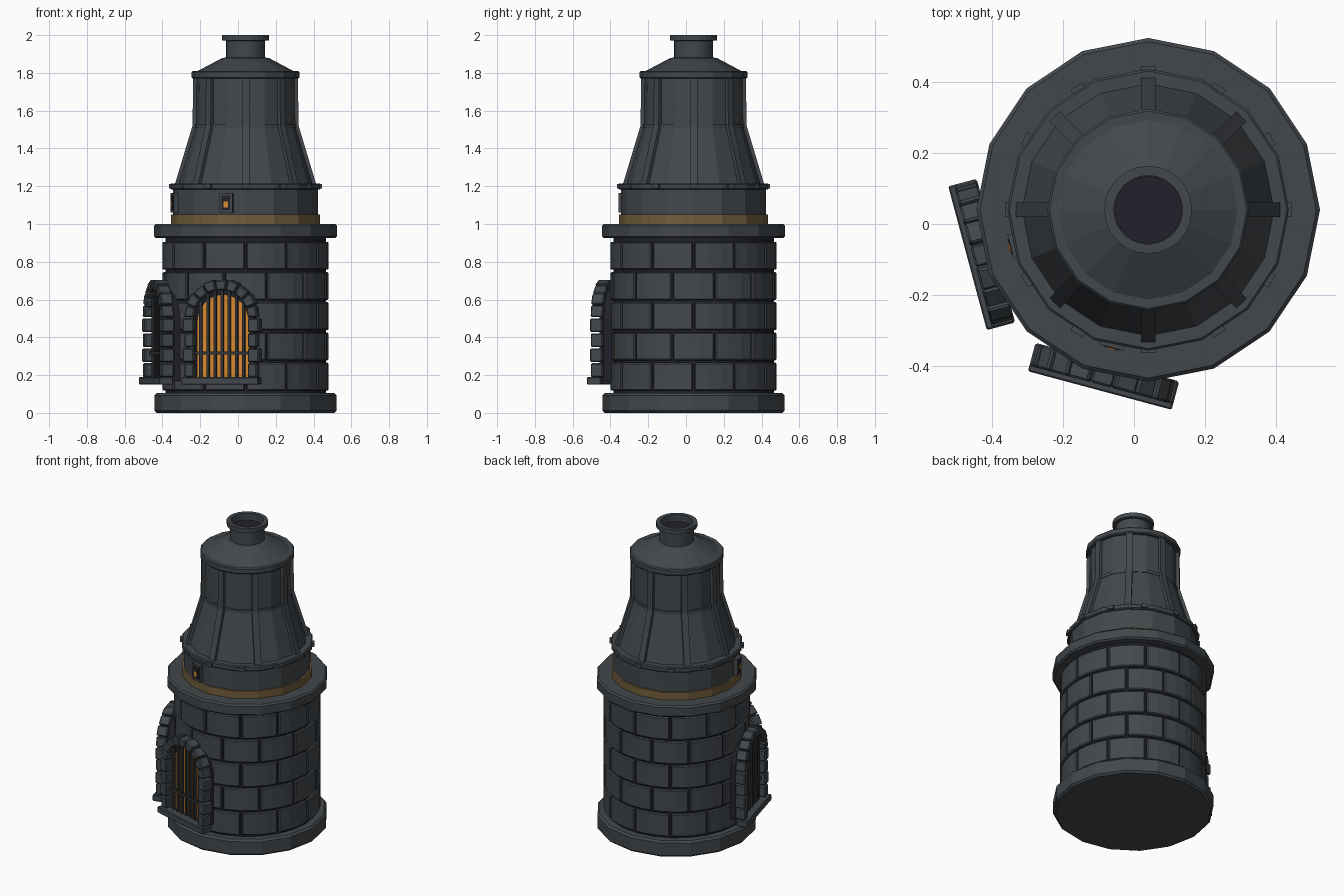
import bpy, bmesh
from math import sin, cos, pi, radians
from mathutils import Vector

cube = bpy.data.objects.get("Cube")
if cube:
    bpy.data.objects.remove(cube, do_unlink=True)

AXIS = Vector((0.04, 0.04, 0))


def material(name, rgb):
    m = bpy.data.materials.new(name)
    m.use_nodes = True
    m.diffuse_color = (*rgb, 1)
    bsdf = m.node_tree.nodes["Principled BSDF"]
    bsdf.inputs["Base Color"].default_value = (*rgb, 1)
    bsdf.inputs["Roughness"].default_value = 0.8
    return m


STONE = material("slate grey", (0.055, 0.064, 0.072))
DARK = material("dark violet", (0.016, 0.015, 0.024))
IRON = material("iron grey", (0.03, 0.034, 0.038))
GOLD = material("dull gold", (0.17, 0.11, 0.045))
GLOW = material("fire orange", (0.68, 0.24, 0.03))


def finish(name, bm, mat, bevel=0):
    bmesh.ops.recalc_face_normals(bm, faces=bm.faces)
    mesh = bpy.data.meshes.new(name)
    bm.to_mesh(mesh)
    bm.free()
    mesh.materials.append(mat)
    ob = bpy.data.objects.new(name, mesh)
    ob.location = AXIS
    bpy.context.collection.objects.link(ob)
    if bevel:
        mod = ob.modifiers.new("soft edges", "BEVEL")
        mod.width = bevel
        mod.segments = 1
        mod.limit_method = "ANGLE"
        mod.angle_limit = radians(40)
    return ob


def lathe(name, profile, mat, sides=16, bevel=0):
    """Solid of revolution from (radius, height) points, capped at both ends."""
    bm = bmesh.new()
    rings = []
    for r, z in profile:
        angles = [2 * pi * i / sides for i in range(sides)]
        rings.append([bm.verts.new((r * cos(a), r * sin(a), z)) for a in angles])
    for low, high in zip(rings, rings[1:]):
        for i in range(sides):
            j = (i + 1) % sides
            bm.faces.new((low[i], low[j], high[j], high[i]))
    bm.faces.new(rings[0])
    bm.faces.new(rings[-1])
    return finish(name, bm, mat, bevel)


def prism(bm, points, offset):
    a = [bm.verts.new(p) for p in points]
    b = [bm.verts.new(p + offset) for p in points]
    bm.faces.new(a)
    bm.faces.new(b)
    for i in range(len(a)):
        j = (i + 1) % len(a)
        bm.faces.new((a[i], a[j], b[j], b[i]))


def facing(angle):
    """Outward and sideways directions of a wall fitting."""
    a = radians(angle)
    return Vector((cos(a), sin(a), 0)), Vector((-sin(a), cos(a), 0))


def panel(bm, angle, outline, near, far):
    """Outline in (sideways, height), thickened outward from near to far."""
    out, side = facing(angle)
    prism(bm, [out * near + side * s + Vector((0, 0, z)) for s, z in outline],
          out * (far - near))


def rect(s, z, w, h):
    return [(s - w / 2, z), (s + w / 2, z), (s + w / 2, z + h), (s - w / 2, z + h)]


def arch(radius, bottom, spring, steps=12):
    top = [(radius * cos(pi * i / steps), spring + radius * sin(pi * i / steps))
           for i in range(steps + 1)]
    return [(radius, bottom)] + top + [(-radius, bottom)]


# Main body rings, bottom to top
lathe("base_plinth", [(0.482, 0), (0.482, 0.105)], STONE, bevel=0.012)
lathe("wall_core", [(0.425, 0.09), (0.425, 0.94)], DARK, 24)
lathe("cornice", [(0.485, 0.925), (0.485, 1.0)], STONE, bevel=0.01)
lathe("gold_band", [(0.395, 0.99), (0.395, 1.05)], GOLD)
lathe("upper_drum", [(0.384, 0.99), (0.384, 1.19)], STONE)
lathe("drum_ring", [(0.398, 1.182), (0.398, 1.215)], STONE, bevel=0.006)
lathe("hood", [(0.36, 1.2), (0.265, 1.52), (0.262, 1.78)], STONE)
lathe("hood_ring", [(0.272, 1.508), (0.272, 1.528)], STONE)
lathe("roof_rim", [(0.285, 1.77), (0.285, 1.81)], STONE, bevel=0.006)
lathe("roof", [(0.272, 1.8), (0.125, 1.878), (0.1, 1.882)], STONE)

# Chimney with a hollow mouth
lathe("chimney", [(0.104, 1.87), (0.104, 1.97), (0.124, 1.972), (0.124, 2.0),
                  (0.097, 2.0), (0.097, 1.9)], STONE, 24)
lathe("chimney_mouth", [(0.096, 1.89), (0.096, 1.955)], DARK, 24)

# Brick courses, alternate rows shifted by half a brick
bm = bmesh.new()
gap, steps = radians(0.7), 3
for row in range(5):
    z = 0.118 + 0.16 * row
    for k in range(12):
        start = radians(30 * k + 15 * (row % 2)) + gap
        span = radians(30) - 2 * gap
        ring = [start + span * i / steps for i in range(steps + 1)]
        plan = [Vector((0.44 * cos(a), 0.44 * sin(a), z)) for a in ring]
        plan += [Vector((0.4 * cos(a), 0.4 * sin(a), z)) for a in reversed(ring)]
        prism(bm, plan, Vector((0, 0, 0.148)))
finish("wall_bricks", bm, STONE, 0.006)

# Ribs on the hood
bm = bmesh.new()
for k in range(8):
    out, side = facing(45 * k)
    section = [(0.25, 1.2), (0.377, 1.2), (0.281, 1.52), (0.277, 1.775), (0.24, 1.775)]
    prism(bm, [out * d + Vector((0, 0, z)) - side * 0.02 for d, z in section], side * 0.04)
finish("hood_ribs", bm, STONE)

# Studs around the drum ring
bm = bmesh.new()
for k in range(12):
    panel(bm, 30 * k, rect(0, 1.187, 0.04, 0.024), 0.37, 0.404)
finish("ring_studs", bm, STONE)

# Two arched grates, each with a small window above
SPRING = 0.505
for label, angle, lit in (("front", -105, True), ("side", -165, False)):
    bm = bmesh.new()
    panel(bm, angle, arch(0.168, 0.17, SPRING), 0.36, 0.452)
    finish(label + "_door_recess", bm, DARK)

    if lit:
        bm = bmesh.new()
        panel(bm, angle, arch(0.14, 0.19, 0.485), 0.45, 0.457)
        finish(label + "_door_glow", bm, GLOW)

    bm = bmesh.new()
    panel(bm, angle, rect(0, 0.15, 0.42, 0.04), 0.453, 0.528)
    finish(label + "_door_sill", bm, STONE, 0.004)

    # Jamb stones and arch stones
    bm = bmesh.new()
    for i in range(4):
        for sign in (-1, 1):
            wide = 0.062 if i % 2 else 0.05
            panel(bm, angle, rect(sign * (0.148 + wide / 2), 0.19 + i * 0.079, wide, 0.073),
                  0.445, 0.512)
    for i in range(9):
        a, b = radians(20 * i + 0.8), radians(20 * i + 19.2)
        outer = 0.205 if i % 2 else 0.2
        panel(bm, angle, [(r * cos(t), SPRING + r * sin(t))
                          for r, t in ((0.148, a), (outer, a), (outer, b), (0.148, b))],
              0.445, 0.512)
    finish(label + "_door_stones", bm, STONE, 0.006)

    # Grate bars
    bm = bmesh.new()
    for i in range(-3, 4):
        s = 0.039 * i
        top = SPRING + (0.15 ** 2 - s * s) ** 0.5
        panel(bm, angle, rect(s, 0.185, 0.015, top - 0.185), 0.468, 0.483)
    panel(bm, angle, rect(0, 0.31, 0.3, 0.016), 0.466, 0.487)
    finish(label + "_door_grate", bm, IRON)

    # Small window: frame, dark opening, glowing pane
    for part, w, z, h, far, mat in (("frame", 0.07, 1.06, 0.105, 0.402, STONE),
                                    ("opening", 0.046, 1.073, 0.078, 0.405, DARK),
                                    ("pane", 0.024, 1.088, 0.032, 0.408, GLOW)):
        bm = bmesh.new()
        near = 0.36 if part == "frame" else 0.4
        panel(bm, angle, rect(0, z, w, h), near, far)
        finish(label + "_window_" + part, bm, mat)
